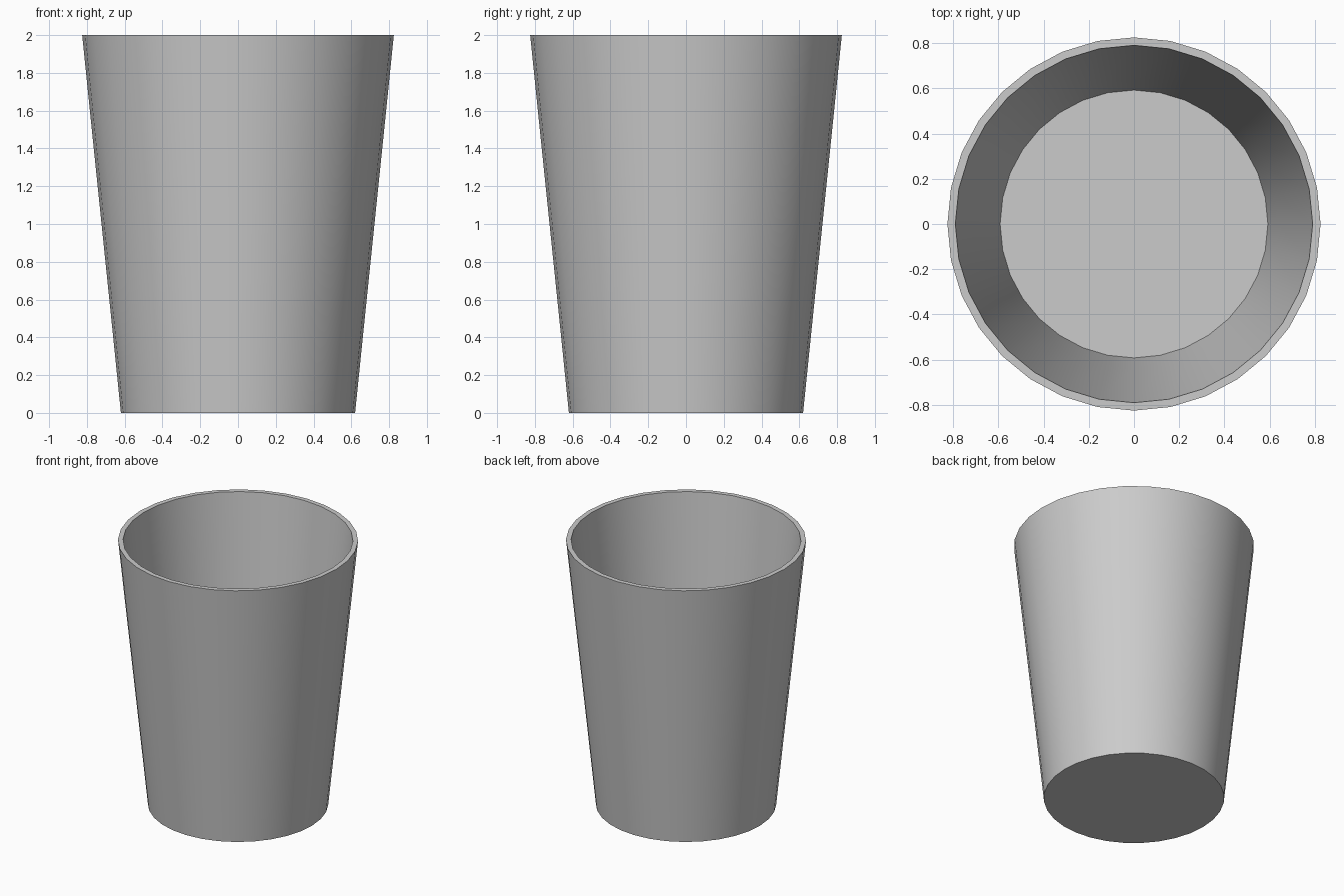
import bpy, bmesh
from math import sin, cos, pi

if "Cube" in bpy.data.objects:
    bpy.data.objects.remove(bpy.data.objects["Cube"])

SIDES = 32

# Profile (radius, height): outer foot up to rim, then down the inside to the floor
profile = [(0.62, 0), (0.671, 0.5), (0.774, 1.5), (0.825, 2.0),
           (0.79, 2.0), (0.786, 1.96), (0.639, 0.5), (0.592, 0.035)]
RIM = 3

bm = bmesh.new()
rings = [[bm.verts.new((r * cos(2 * pi * i / SIDES), r * sin(2 * pi * i / SIDES), z))
          for i in range(SIDES)] for r, z in profile]

# Smooth walls with a flat rim
for k in range(len(rings) - 1):
    a, b = rings[k], rings[k + 1]
    for i in range(SIDES):
        j = (i + 1) % SIDES
        face = bm.faces.new((a[i], a[j], b[j], b[i]))
        face.smooth = k != RIM

# Flat underside and inner floor
bm.faces.new(rings[0][::-1])
bm.faces.new(rings[-1])

mesh = bpy.data.meshes.new("cup")
bm.to_mesh(mesh)
bm.free()
bpy.context.collection.objects.link(bpy.data.objects.new("cup", mesh))
